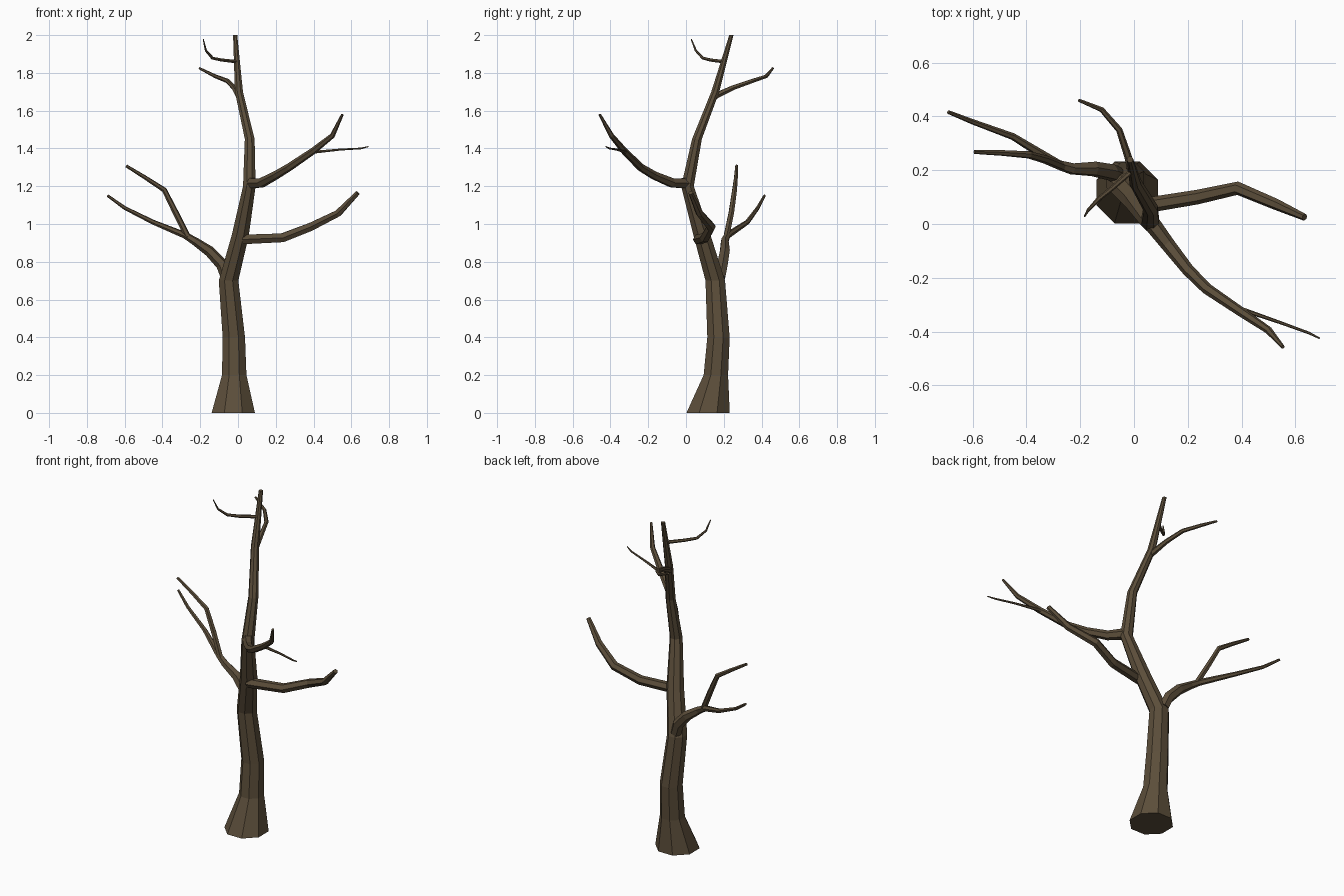
import bpy, bmesh, math
from mathutils import Vector

bark = bpy.data.materials.new("bark")
bark.diffuse_color = (0.105, 0.075, 0.042, 1)


def limb(name, pts, sides, level=False):
    """Faceted tapering tube through (x, y, z, radius) points."""
    bm = bmesh.new()
    centers = [Vector(p[:3]) for p in pts]
    rings, last = [], len(pts) - 1
    u = Vector((1, 0, 0)) if level else Vector((0, 0, 1))
    for i, c in enumerate(centers):
        t = Vector((0, 0, 1))
        if not level:
            t = Vector()
            if i > 0:
                t += (c - centers[i - 1]).normalized()
            if i < last:
                t += (centers[i + 1] - c).normalized()
            t.normalize()
        u = (u - t * u.dot(t)).normalized()
        v = t.cross(u)
        ring = []
        for k in range(sides):
            a = 2 * math.pi * (k + 0.5) / sides
            ring.append(bm.verts.new(c + (u * math.cos(a) + v * math.sin(a)) * pts[i][3]))
        rings.append(ring)
    for a, b in zip(rings, rings[1:]):
        for k in range(sides):
            n = (k + 1) % sides
            bm.faces.new((a[k], a[n], b[n], b[k]))
    bm.faces.new(rings[0][::-1])
    bm.faces.new(rings[-1])
    bmesh.ops.recalc_face_normals(bm, faces=bm.faces)
    me = bpy.data.meshes.new(name)
    bm.to_mesh(me)
    bm.free()
    me.materials.append(bark)
    ob = bpy.data.objects.new(name, me)
    bpy.context.collection.objects.link(ob)
    return ob


# Trunk with flared foot, level rings
limb("trunk", [
    (-0.025, 0.117, 0.00, 0.124), (-0.02, 0.158, 0.20, 0.070),
    (-0.022, 0.172, 0.40, 0.064), (-0.05, 0.155, 0.70, 0.056),
    (0.012, 0.085, 0.94, 0.049), (0.06, 0.008, 1.20, 0.036),
    (0.062, 0.058, 1.45, 0.028), (0.005, 0.155, 1.70, 0.023),
    (-0.015, 0.240, 2.00, 0.012)], 8, level=True)

# Left bough and its fork
limb("left_bough", [
    (-0.06, 0.18, 0.72, 0.032), (-0.085, 0.192, 0.785, 0.032),
    (-0.15, 0.205, 0.855, 0.029), (-0.23, 0.205, 0.91, 0.022),
    (-0.28, 0.22, 0.94, 0.018), (-0.45, 0.325, 1.01, 0.013),
    (-0.60, 0.38, 1.085, 0.010), (-0.69, 0.416, 1.15, 0.007)], 6)
limb("left_fork", [
    (-0.265, 0.213, 0.93, 0.017), (-0.33, 0.24, 1.06, 0.016),
    (-0.39, 0.257, 1.18, 0.014), (-0.49, 0.264, 1.245, 0.011),
    (-0.592, 0.268, 1.308, 0.008)], 6)

# Thick right bough
limb("lower_right_bough", [
    (0.02, 0.065, 0.918, 0.029), (0.235, 0.10, 0.927, 0.027),
    (0.385, 0.133, 0.985, 0.025), (0.53, 0.072, 1.057, 0.021),
    (0.634, 0.025, 1.165, 0.013)], 6)

# Upper right bough and its twig
limb("upper_right_bough", [
    (0.06, 0.01, 1.215, 0.032), (0.125, -0.075, 1.218, 0.027),
    (0.20, -0.17, 1.258, 0.023), (0.27, -0.24, 1.30, 0.021),
    (0.40, -0.328, 1.388, 0.018), (0.50, -0.395, 1.468, 0.014),
    (0.553, -0.457, 1.58, 0.007)], 6)
limb("upper_right_twig", [
    (0.38, -0.31, 1.378, 0.009), (0.54, -0.365, 1.394, 0.006),
    (0.65, -0.405, 1.400, 0.005), (0.69, -0.425, 1.410, 0.003)], 6)

# Small branches near the crown
limb("back_twig", [
    (0.005, 0.15, 1.675, 0.018), (-0.022, 0.25, 1.722, 0.014),
    (-0.055, 0.35, 1.757, 0.012), (-0.12, 0.425, 1.782, 0.010),
    (-0.205, 0.460, 1.825, 0.006)], 6)
limb("front_twig", [
    (-0.01, 0.195, 1.86, 0.010), (-0.085, 0.13, 1.868, 0.009),
    (-0.135, 0.09, 1.878, 0.008), (-0.17, 0.052, 1.918, 0.006),
    (-0.184, 0.028, 1.978, 0.003)], 6)
